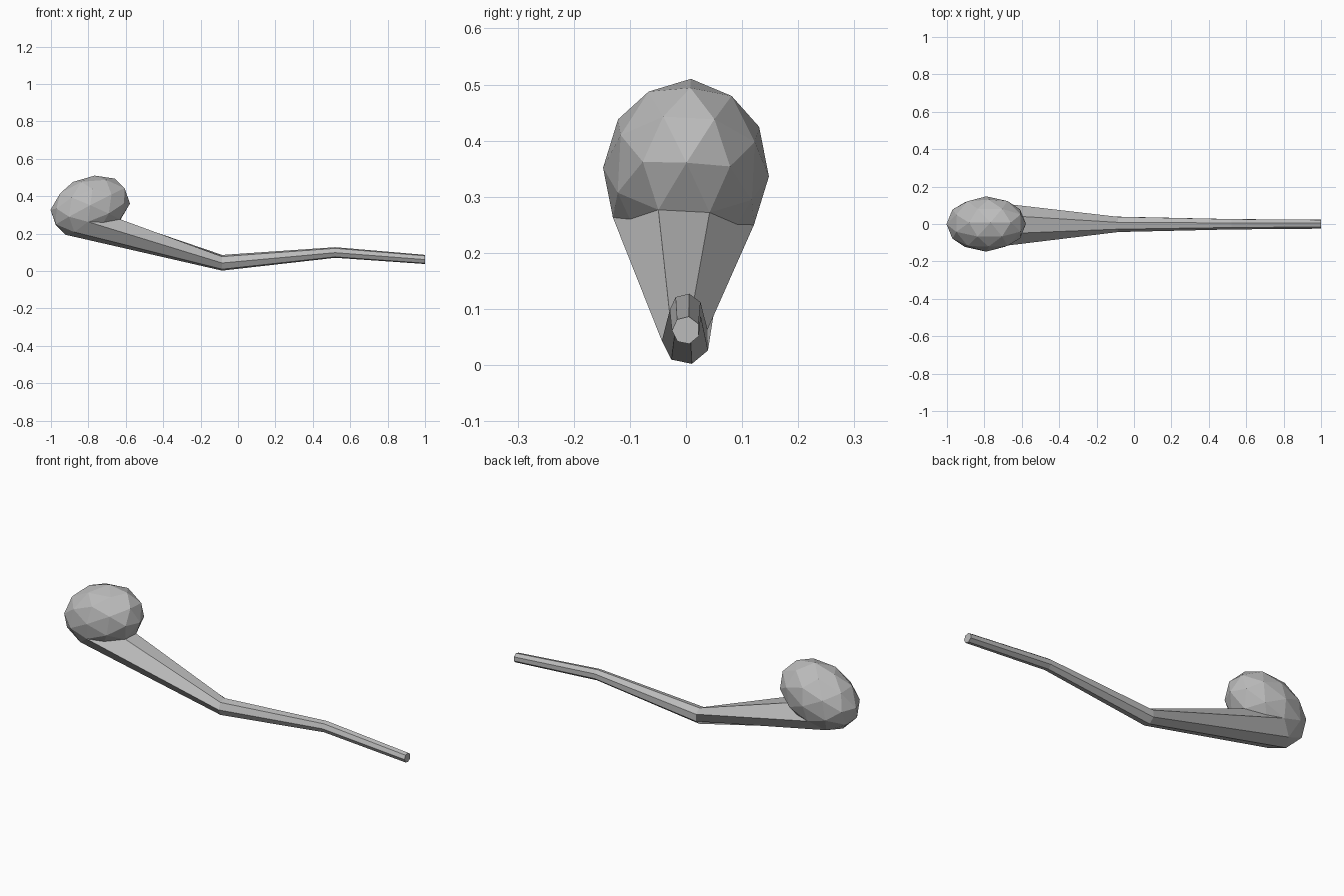
import bpy, bmesh, math
from mathutils import Matrix, Vector

old = bpy.data.objects.get("Cube")
if old:
    bpy.data.objects.remove(old, do_unlink=True)

grey = bpy.data.materials.new("plain_grey")
grey.use_nodes = True
COLOUR = (0.5, 0.5, 0.5, 1)
grey.diffuse_color = COLOUR
grey.node_tree.nodes["Principled BSDF"].inputs["Base Color"].default_value = COLOUR


def finish(name, bm):
    bmesh.ops.recalc_face_normals(bm, faces=bm.faces)
    mesh = bpy.data.meshes.new(name)
    bm.to_mesh(mesh)
    bm.free()
    mesh.materials.append(grey)
    ob = bpy.data.objects.new(name, mesh)
    bpy.context.collection.objects.link(ob)
    return ob


def turn(deg, axis):
    return Matrix.Rotation(math.radians(deg), 4, axis)


# Faceted knob: a coarse ball with one edge turned crosswise, stretched and tilted
bm = bmesh.new()
bmesh.ops.create_icosphere(bm, subdivisions=2, radius=1)
corners = [v.co.copy() for v in bm.verts if len(v.link_edges) == 5]
a = corners[0]
b = min(corners[1:], key=lambda c: (c - a).length)
x_axis, y_axis = (a + b).normalized(), (a - b).normalized()
align = Matrix((x_axis, y_axis, x_axis.cross(y_axis))).to_4x4()
place = (Matrix.Translation((-0.79, 0, 0.344)) @ turn(-3, 'X') @ turn(-20, 'Y')
         @ Matrix.Diagonal((0.22, 0.148, 0.159, 1)) @ turn(21, 'Y') @ align)
bm.transform(place)
knob_points = [v.co.copy() for v in bm.verts]
finish("knob", bm)

# Bent seven-sided handle, flaring out to meet the underside of the knob
SIDES = 7
joint_guess = [(-0.80, 0.126, 0.25), (-0.63, 0.046, 0.27), (-0.63, -0.046, 0.27),
               (-0.80, -0.126, 0.26), (-0.875, -0.074, 0.205), (-0.92, 0, 0.19),
               (-0.875, 0.074, 0.20)]
rings = [[min(knob_points, key=lambda p: (p - Vector(g)).length) for g in joint_guess]]
for x, z, r in [(-0.085, 0.044, 0.043), (0.52, 0.099, 0.029), (1.0, 0.062, 0.025)]:
    angles = [math.radians(27) + math.tau * i / SIDES for i in range(SIDES)]
    rings.append([Vector((x, r * math.cos(t), z + r * math.sin(t))) for t in angles])

bm = bmesh.new()
loops = [[bm.verts.new(p) for p in ring] for ring in rings]
for near, far in zip(loops, loops[1:]):
    for i in range(SIDES):
        j = (i + 1) % SIDES
        bm.faces.new((near[i], near[j], far[j], far[i]))
bm.faces.new(loops[-1])
finish("handle", bm)
